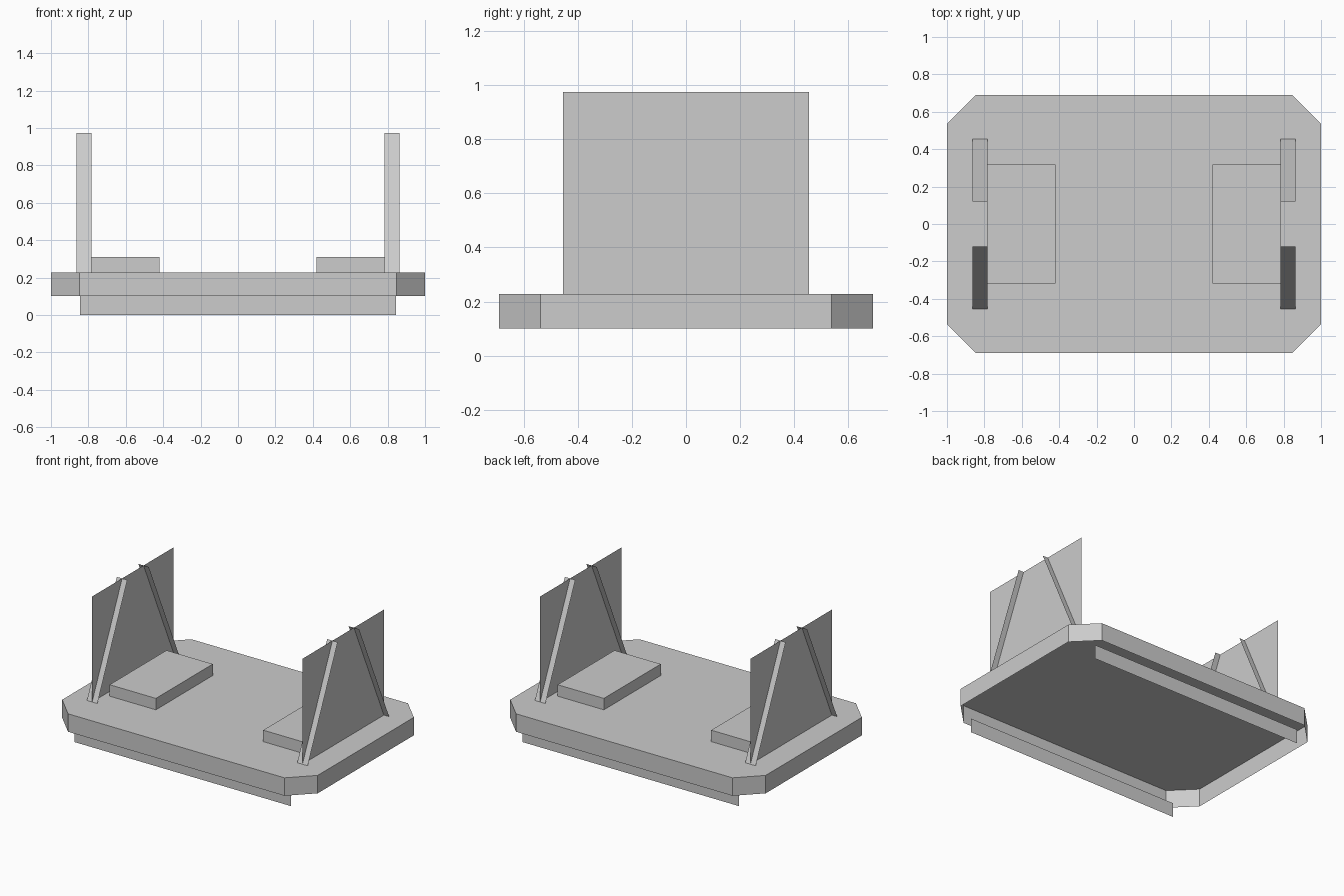
import bpy

if "Cube" in bpy.data.objects:
    bpy.data.objects.remove(bpy.data.objects["Cube"])

grey = bpy.data.materials.new("light grey")
grey.diffuse_color = (0.604, 0.604, 0.604, 1)
grey.use_nodes = True
grey.node_tree.nodes["Principled BSDF"].inputs["Base Color"].default_value = grey.diffuse_color

LOW, TOP, PEAK = 0.101, 0.228, 0.974  # slab underside, slab top, panel top


def make(name, verts, faces):
    mesh = bpy.data.meshes.new(name)
    mesh.from_pydata(verts, [], faces)
    mesh.materials.append(grey)
    obj = bpy.data.objects.new(name, mesh)
    bpy.context.collection.objects.link(obj)
    return obj


def open_prism(name, outline, z0, z1):
    # side walls and a top from a counter-clockwise outline, open underneath
    n = len(outline)
    verts = [(x, y, z) for z in (z0, z1) for x, y in outline]
    faces = [tuple(range(n, 2 * n))]
    faces += [(i, (i + 1) % n, (i + 1) % n + n, i + n) for i in range(n)]
    return make(name, verts, faces)


def sheet(name, corners):
    return make(name, corners, [(0, 1, 2, 3)])


# Base slab with chamfered corners, hollow underneath
X, Y, C = 1.0, 0.69, 0.153
open_prism("base_slab", [(-X + C, -Y), (X - C, -Y), (X, -Y + C), (X, Y - C),
                         (X - C, Y), (-X + C, Y), (-X, Y - C), (-X, -Y + C)], LOW, TOP)

# Thin runners under the slab, front and back
for side, s in (("front", -1), ("back", 1)):
    y, w = s * 0.617, -s * 0.846
    sheet(side + "_runner", [(-w, y, 0), (w, y, 0), (w, y, LOW), (-w, y, LOW)])

for side, s in (("left", -1), ("right", 1)):
    # Low block on the slab
    x0, x1 = sorted((s * 0.42, s * 0.782))
    open_prism(side + "_block", [(x0, -0.318), (x1, -0.318), (x1, 0.318), (x0, 0.318)], TOP, 0.309)

    # Thin upright end panel
    x, w = s * 0.823, s * 0.455
    sheet(side + "_panel", [(x, -w, TOP), (x, w, TOP), (x, w, PEAK), (x, -w, PEAK)])

    # Slanted flat braces crossing the panel
    for end, e in (("front", -1), ("back", 1)):
        h = -e * 0.041
        sheet(f"{side}_{end}_brace", [(x - h, e * 0.455, TOP), (x + h, e * 0.455, TOP),
                                      (x + h, e * 0.12, PEAK), (x - h, e * 0.12, PEAK)])
